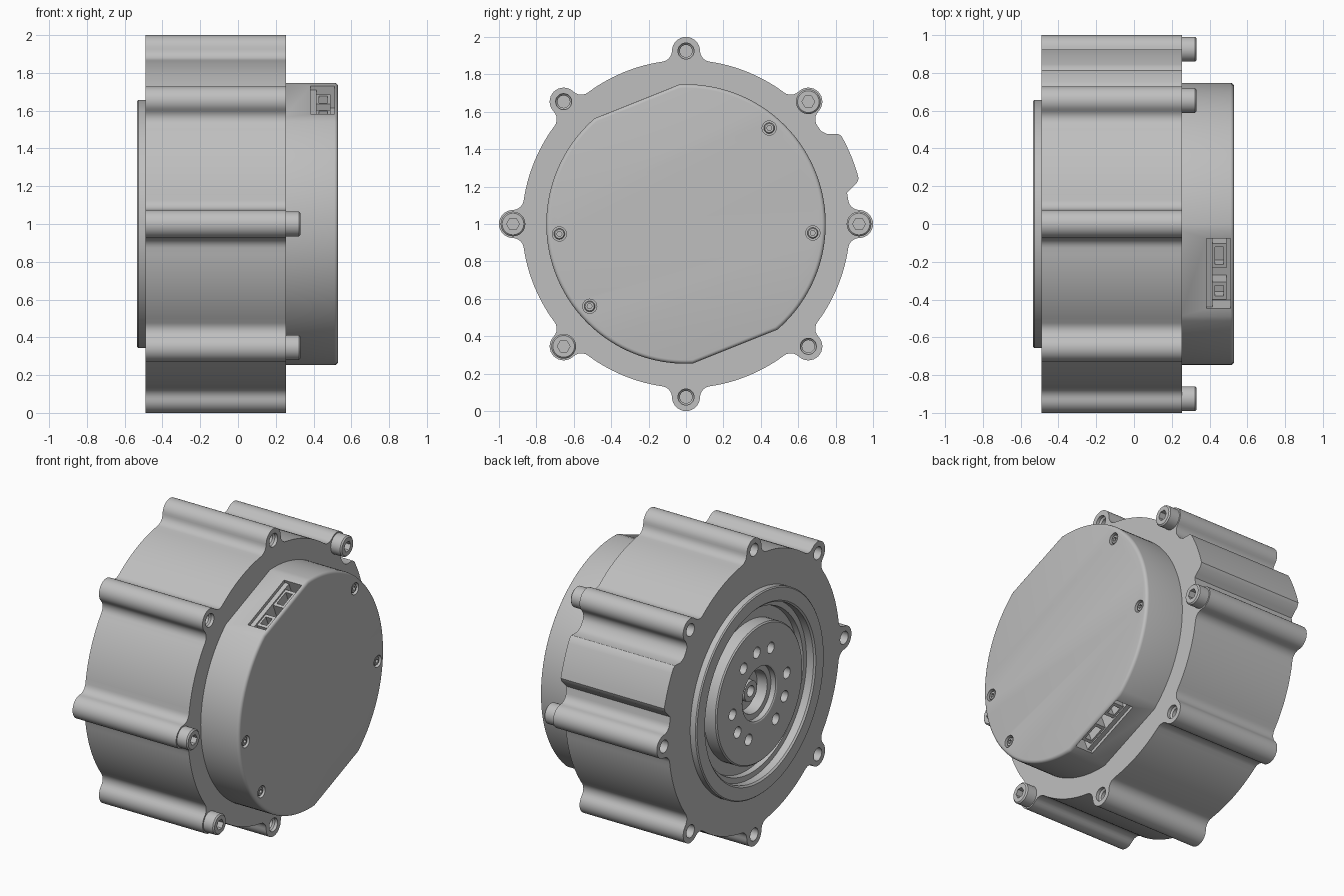
import bpy, bmesh
from math import sin, cos, pi, radians, acos, atan2, hypot

cube = bpy.data.objects.get("Cube")
if cube:
    bpy.data.objects.remove(cube)

metal = bpy.data.materials.new("grey_metal")
metal.use_nodes = True
GREY = (0.52, 0.52, 0.52, 1)
metal.diffuse_color = GREY
metal.node_tree.nodes["Principled BSDF"].inputs["Base Color"].default_value = GREY

AXIS_Z = 1.0          # height of the motor axis, which runs along x
BACK, FACE = -0.49, 0.255   # ends of the housing
LUG_D = 0.925         # distance of the lugs from the axis


def polar(r, a):
    return (r * cos(a), r * sin(a))


def make(name, bm):
    bmesh.ops.recalc_face_normals(bm, faces=bm.faces)
    me = bpy.data.meshes.new(name)
    bm.to_mesh(me)
    bm.free()
    me.materials.append(metal)
    ob = bpy.data.objects.new(name, me)
    bpy.context.collection.objects.link(ob)
    return ob


def loft(name, rings):
    """Solid through rings of (x, y, z) points, capped at both ends."""
    bm = bmesh.new()
    loops = [[bm.verts.new((x, y, z + AXIS_Z)) for x, y, z in r] for r in rings]
    n = len(loops[0])
    for a, b in zip(loops, loops[1:]):
        for i in range(n):
            j = (i + 1) % n
            bm.faces.new((a[i], a[j], b[j], b[i]))
    bm.faces.new(loops[0])
    bm.faces.new(loops[-1])
    return make(name, bm)


def prism(name, outline, x0, x1):
    return loft(name, [[(x, y, z) for y, z in outline] for x in (x0, x1)])


def lathe(name, profile, centre=(0, 0), n=32):
    """Revolve (x, radius) pairs about an axis along x."""
    cy, cz = centre
    return loft(name, [[(x, cy + r * cos(2 * pi * i / n), cz + r * sin(2 * pi * i / n))
                        for i in range(n)] for x, r in profile])


def cut(ob, cutter):
    mod = ob.modifiers.new("cut", "BOOLEAN")
    mod.operation = "DIFFERENCE"
    mod.solver = "EXACT"
    mod.object = cutter
    cutter.hide_render = True
    bpy.context.view_layer.objects.active = ob
    bpy.ops.object.modifier_apply(modifier=mod.name)
    bpy.data.objects.remove(cutter)


def arc(centre, r, a0, a1, n):
    return [(centre[0] + r * cos(a0 + (a1 - a0) * i / n),
             centre[1] + r * sin(a0 + (a1 - a0) * i / n)) for i in range(n + 1)]


def direction(p, q):
    return atan2(q[1] - p[1], q[0] - p[0])


# Housing outline: round body, eight filleted lugs and one raised pad
BODY_R, LUG_R, FILLET = 0.877, 0.075, 0.06
delta = acos(((BODY_R + FILLET) ** 2 + LUG_D ** 2 - (LUG_R + FILLET) ** 2)
             / (2 * (BODY_R + FILLET) * LUG_D))
lug_angles = [k * pi / 4 for k in range(8)]
lugs = [polar(LUG_D, a) for a in lug_angles]
outline = []
for k, a in enumerate(lug_angles):
    lug = lugs[k]
    f0, f1 = polar(BODY_R + FILLET, a - delta), polar(BODY_R + FILLET, a + delta)
    # fillet, lug cap, fillet
    d0 = direction(f0, lug) - (a - delta + pi)
    d0 = (d0 + pi) % (2 * pi) - pi
    outline += arc(f0, FILLET, a - delta + pi, a - delta + pi + d0, 6)
    half = (direction(lug, f1) - a + pi) % (2 * pi) - pi
    outline += arc(lug, LUG_R, a - half, a + half, 16)[1:-1]
    outline += arc(f1, FILLET, a + delta + pi - d0, a + delta + pi, 6)
    if k == 0:
        outline.append(polar(BODY_R, radians(11)))
        outline.append(polar(0.90, radians(12)))
        outline.append(polar(0.94, radians(13.5)))
        outline += arc((0, 0), 0.955, radians(14.8), radians(29.5), 8)
        outline.append(polar(0.945, radians(30.7)))
        outline.append(polar(0.895, radians(32.5)))
        outline.append(polar(BODY_R, radians(34.5)))
    else:
        outline += arc((0, 0), BODY_R, a + delta, a + pi / 4 - delta, 14)[1:-1]
housing = prism("housing", outline, BACK, FACE)
cut(housing, lathe("bore_cutter", [(-0.6, 0.6), (-0.39, 0.6)], n=96))

# Lug holes: all eight at the back, four open ones at the face
bolted = (0, 1, 4, 5)
for k, lug in enumerate(lugs):
    cut(housing, lathe("hole_cutter", [(BACK - 0.05, 0.041), (BACK + 0.14, 0.041)], lug, 24))
    if k not in bolted:
        cut(housing, lathe("hole_cutter", [(FACE + 0.05, 0.043), (FACE - 0.02, 0.043),
                                           (FACE - 0.03, 0.033), (FACE - 0.16, 0.033)], lug, 24))

# Socket-head bolts
for k in bolted:
    bolt = lathe("bolt_%d" % k, [(FACE - 0.02, 0.066), (0.322, 0.066), (0.33, 0.058)], lugs[k])
    cut(bolt, lathe("hex_cutter", [(0.29, 0.034), (0.36, 0.034)], lugs[k], 6))

# Output side: rim, groove, turning disc and centre bore
flange = lathe("output_flange", [
    (-0.37, 0.61), (-0.48, 0.61), (-0.48, 0.657), (-0.528, 0.657), (-0.535, 0.65),
    (-0.535, 0.57), (-0.525, 0.56), (-0.475, 0.56), (-0.475, 0.525), (-0.44, 0.52),
    (-0.44, 0.445), (-0.522, 0.445), (-0.53, 0.437), (-0.53, 0.18), (-0.525, 0.172),
    (-0.49, 0.172), (-0.49, 0.135), (-0.42, 0.13), (-0.42, 0.07), (-0.465, 0.065),
    (-0.465, 0.035), (-0.40, 0.035)], n=96)
for group in range(3):
    for step in range(3):
        spot = polar(0.28, radians(54 + 120 * group + 30 * step))
        cut(flange, lathe("drill_cutter", [(-0.6, 0.036), (-0.45, 0.036)], spot, 20))

# Cover: round cap with two opposite flats and a rounded rim
COVER_R, FLAT_D, COVER_X = 0.747, 0.706, 0.53
flat_a = radians(111.8)
flat_half = acos(FLAT_D / COVER_R)


def cover_outline(inset):
    pts = []
    for side in (0, pi):
        pts += arc((0, 0), COVER_R, flat_a + side + flat_half,
                   flat_a + side + pi - flat_half, 56)
    return [(y * (1 - inset / COVER_R), z * (1 - inset / COVER_R)) for y, z in pts]


sections = [(FACE - 0.01, 0), (COVER_X - 0.02, 0)]
sections += [(COVER_X - 0.02 + 0.02 * sin(t * pi / 8), 0.02 * (1 - cos(t * pi / 8)))
             for t in range(1, 5)]
cover = loft("cover", [[(x, y, z) for y, z in cover_outline(i)] for x, i in sections])


def flat_box(name, side, t0, t1, n0, n1, x0, x1):
    """Block placed by its range along a flat (t) and out from the axis (n)."""
    c, s = cos(flat_a + side), sin(flat_a + side)
    pts = [(n * c - t * s, n * s + t * c)
           for t, n in ((t0, n0), (t1, n0), (t1, n1), (t0, n1))]
    return prism(name, pts, x0, x1)


# Connector pockets in both flats, with sockets inside
for label, side in (("upper", 0), ("lower", pi)):
    cut(cover, flat_box("pocket_cutter", side, -0.2, 0.2, 0.58, 0.85, 0.385, 0.512))
    flat_box(label + "_connector_ledge", side, -0.205, 0.205, 0.57, 0.685, 0.38, 0.415)
    for i, (t0, t1) in enumerate(((-0.16, -0.02), (0.06, 0.16))):
        socket = flat_box("%s_connector_%d" % (label, i), side, t0, t1, 0.57, 0.675, 0.41, 0.49)
        cut(socket, flat_box("socket_cutter", side, t0 + 0.02, t1 - 0.02,
                             0.61, 0.75, 0.428, 0.475))

# Countersunk cover screws
for i, spot in enumerate(((0.445, 0.513), (0.678, -0.048), (-0.677, -0.053), (-0.515, -0.44))):
    cut(cover, lathe("seat_cutter", [(0.6, 0.038), (0.50, 0.038)], spot, 24))
    screw = lathe("cover_screw_%d" % i, [(0.49, 0.029), (0.518, 0.029), (0.523, 0.024)], spot, 24)
    cut(screw, lathe("hex_cutter", [(0.505, 0.014), (0.56, 0.014)], spot, 6))

# Smooth shading with sharp edges kept
for ob in bpy.context.scene.objects:
    if ob.type == "MESH":
        bpy.ops.object.select_all(action="DESELECT")
        ob.select_set(True)
        bpy.context.view_layer.objects.active = ob
        bpy.ops.object.shade_smooth_by_angle(angle=radians(30))
